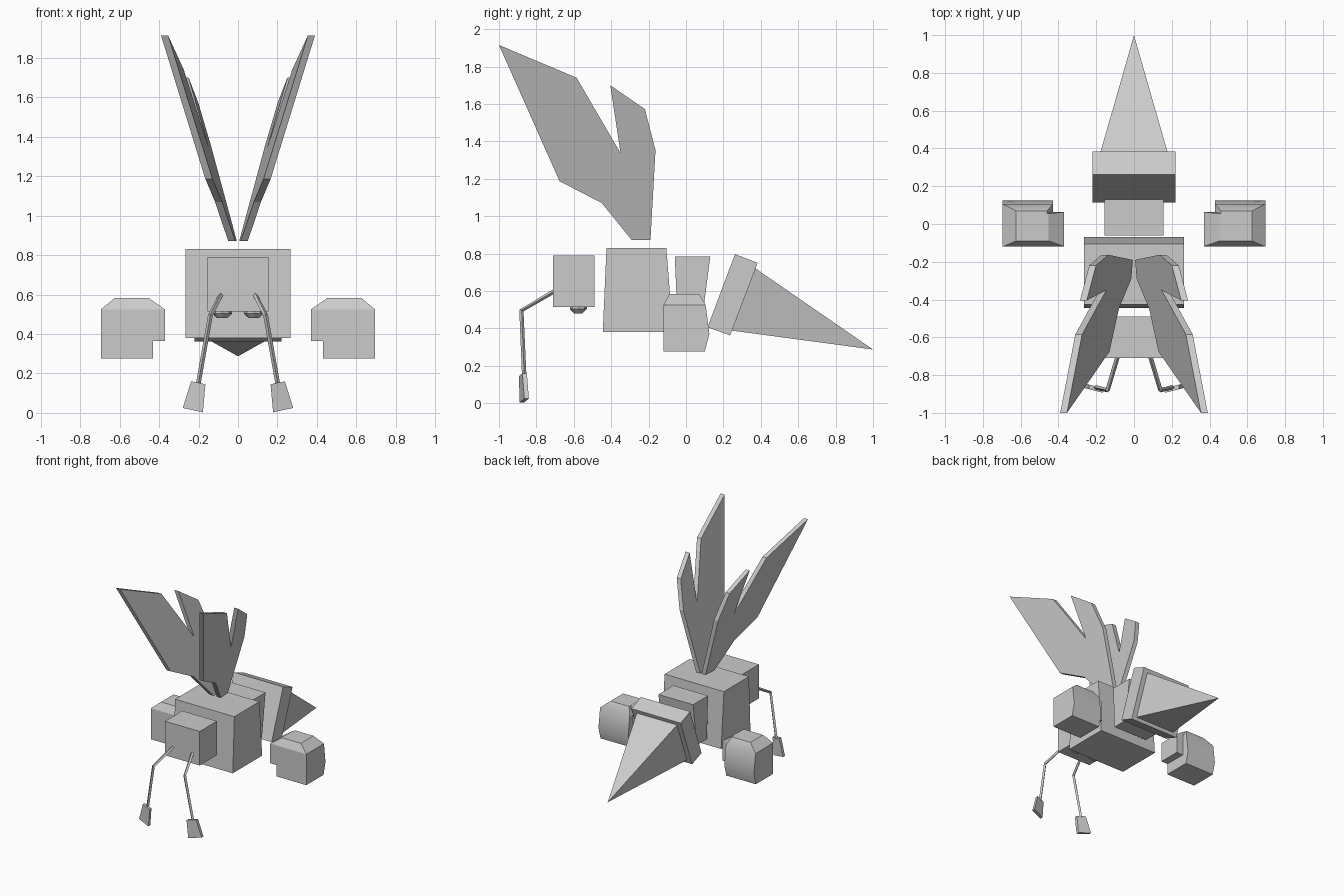
import bpy, bmesh, math
from mathutils import Vector

if "Cube" in bpy.data.objects:
    bpy.data.objects.remove(bpy.data.objects["Cube"])

grey = bpy.data.materials.new("plain grey")
grey.diffuse_color = (0.6, 0.6, 0.6, 1)
grey.use_nodes = True
grey.node_tree.nodes["Principled BSDF"].inputs["Base Color"].default_value = grey.diffuse_color


def make(name, verts, faces):
    me = bpy.data.meshes.new(name)
    me.from_pydata([tuple(v) for v in verts], [], faces)
    bm = bmesh.new()
    bm.from_mesh(me)
    bmesh.ops.recalc_face_normals(bm, faces=bm.faces)
    bm.to_mesh(me)
    bm.free()
    me.materials.append(grey)
    ob = bpy.data.objects.new(name, me)
    bpy.context.collection.objects.link(ob)
    return ob


def loft(name, rings):
    """Skin equal-length rings of points and cap both ends."""
    n = len(rings[0])
    verts = [p for r in rings for p in r]
    faces = [tuple(range(n)), tuple(range(len(verts) - n, len(verts)))]
    for k in range(len(rings) - 1):
        for i in range(n):
            j = (i + 1) % n
            faces.append((k * n + i, k * n + j, (k + 1) * n + j, (k + 1) * n + i))
    return make(name, verts, faces)


def layers(name, rows):
    """Stack of rectangles: x0, x1, y0, y1, z."""
    return loft(name, [[(a, c, z), (b, c, z), (b, d, z), (a, d, z)]
                       for a, b, c, d, z in rows])


def side_prism(name, profile, half):
    """Side (y, z) profile extruded across x."""
    return loft(name, [[(x, y, z) for y, z in profile] for x in (-half, half)])


def rod(name, points, r):
    """Thin square rod through a list of points."""
    pts = [Vector(p) for p in points]
    rings = []
    for i, p in enumerate(pts):
        d = (pts[min(i + 1, len(pts) - 1)] - pts[max(i - 1, 0)]).normalized()
        u = d.cross(Vector((1, 0, 0))).normalized()
        v = d.cross(u)
        rings.append([p + u * r, p + v * r, p - u * r, p - v * r])
    return loft(name, rings)


# Body, head and waist
side_prism("thorax", [(-.445, .38), (-.07, .38), (-.105, .83), (-.425, .83)], .265)
layers("head", [(-.155, .155, -.71, -.49, .515), (-.155, .155, -.71, -.49, .79)])
side_prism("waist", [(-.045, .44), (.085, .44), (.13, .785), (-.06, .785)], .155)

# Tilted abdomen collar with the pointed stinger
side_prism("abdomen_collar", [(.115, .406), (.236, .362), (.383, .75), (.262, .797)], .22)
make("stinger", [(-.18, .245, .388), (.18, .245, .388), (.18, .372, .72),
                 (-.18, .372, .72), (0, 1, .287)],
     [(0, 1, 2, 3), (0, 1, 4), (1, 2, 4), (2, 3, 4), (3, 0, 4)])

# Split wing outline seen from the side
WING = [(-1, 1.915), (-.585, 1.74), (-.35, 1.337), (-.405, 1.70), (-.22, 1.572),
        (-.163, 1.353), (-.19, .872), (-.29, .872), (-.45, 1.07), (-.676, 1.187)]


def wing_x(y, z):
    return .028 + .275 * (z - .872) - .076 * (y + .24)


for s, side in ((-1, "left"), (1, "right")):
    # Wing leaning outwards
    loft(side + "_wing", [[(s * (wing_x(y, z) + t), y, z) for y, z in WING]
                          for t in (-.018, .018)])

    # Floating side block with a bulged back and a small inner step
    block = layers(side + "_side_block", [
        (s * .43, s * .695, -.12, .10, .275), (s * .43, s * .695, -.12, .125, .37),
        (s * .43, s * .695, -.12, .105, .525), (s * .46, s * .625, -.09, .07, .583)])
    for p in block.data.polygons:
        p.use_smooth = p.normal.y > .8
    layers(side + "_side_step", [
        (s * .37, s * .50, -.118, .063, .365), (s * .37, s * .50, -.118, .063, .525),
        (s * .452, s * .50, -.09, .055, .582)])

    # Jointed feeler with a flat paddle
    rod(side + "_feeler", [(s * .083, -.69, .607), (s * .14, -.88, .495),
                           (s * .202, -.865, .145)], .012)
    paddle = [(.238, .16), (.165, .145), (.178, .003), (.28, .025)]
    loft(side + "_paddle", [[(s * x, -.893 + (x - .165) * .25 + t, z) for x, z in paddle]
                            for t in (0, .024)])

    # Jaw knob beneath the head
    knob = []
    for rx, ry, z in ((.05, .045, .52), (.05, .045, .503), (.025, .022, .48)):
        knob.append([(s * .08 + rx * math.cos(a * math.pi / 4),
                      -.575 + ry * math.sin(a * math.pi / 4), z) for a in range(8)])
    loft(side + "_jaw", knob)
